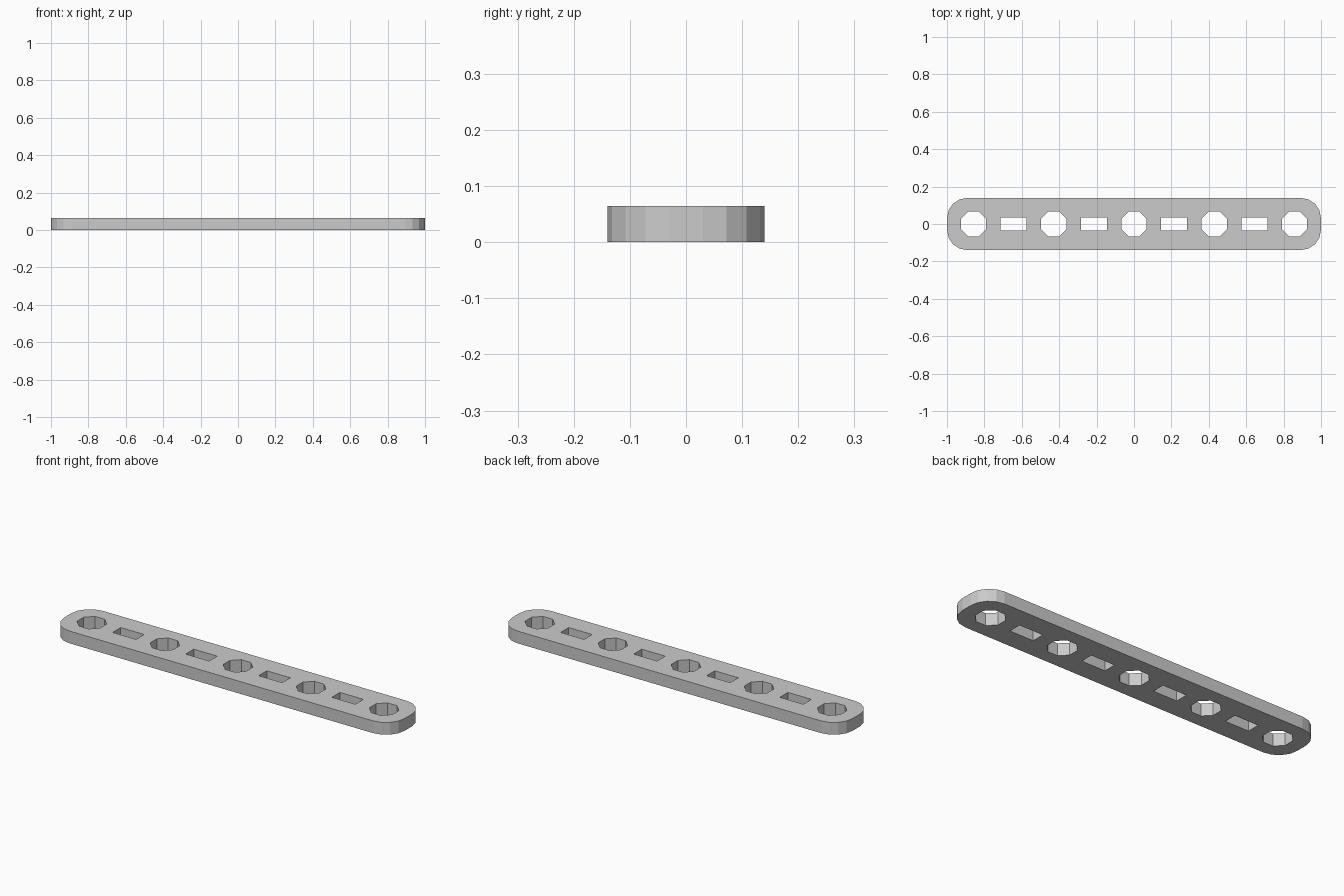
import bpy, bmesh
from math import cos, sin, pi

if "Cube" in bpy.data.objects:
    bpy.data.objects.remove(bpy.data.objects["Cube"])

LENGTH, WIDTH, HEIGHT = 2.0, 0.28, 0.065
RADIUS, SEGMENTS = 0.11, 4
PITCH = 0.429


def add_loop(curve, points):
    spline = curve.splines.new('POLY')
    spline.points.add(len(points) - 1)
    for p, (x, y) in zip(spline.points, points):
        p.co = (x, y, 0, 1)
    spline.use_cyclic_u = True


def rounded_rect(length, width, r, segs):
    pts = []
    for q, (sx, sy) in enumerate([(1, 1), (-1, 1), (-1, -1), (1, -1)]):
        for i in range(segs + 1):
            a = (q + i / segs) * pi / 2
            pts.append((sx * (length / 2 - r) + r * cos(a),
                        sy * (width / 2 - r) + r * sin(a)))
    return pts


def octagon(cx, r):
    return [(cx + r * cos((i + 0.5) * pi / 4), r * sin((i + 0.5) * pi / 4))
            for i in range(8)]


def slot(cx, hx, hy):
    return [(cx - hx, -hy), (cx + hx, -hy), (cx + hx, hy), (cx - hx, hy)]


# Flat bar profile: outline, five round holes, four slots
profile = bpy.data.curves.new("perforated_bar", 'CURVE')
profile.dimensions = '2D'
profile.fill_mode = 'BOTH'
profile.extrude = HEIGHT / 2
add_loop(profile, rounded_rect(LENGTH, WIDTH, RADIUS, SEGMENTS))
for i in range(-2, 3):
    add_loop(profile, octagon(i * PITCH, 0.073))
for i in range(-2, 2):
    add_loop(profile, slot((i + 0.5) * PITCH, 0.069, 0.034))

bar = bpy.data.objects.new("perforated_bar", profile)
bpy.context.collection.objects.link(bar)
bar.location.z = HEIGHT / 2

# Turn into one clean, flat-shaded solid
bpy.context.view_layer.objects.active = bar
bar.select_set(True)
bpy.ops.object.convert(target='MESH')
bar = bpy.context.object
bm = bmesh.new()
bm.from_mesh(bar.data)
bmesh.ops.remove_doubles(bm, verts=bm.verts, dist=0.0005)
bmesh.ops.recalc_face_normals(bm, faces=bm.faces)
for f in bm.faces:
    f.smooth = False
bm.to_mesh(bar.data)
bm.free()
